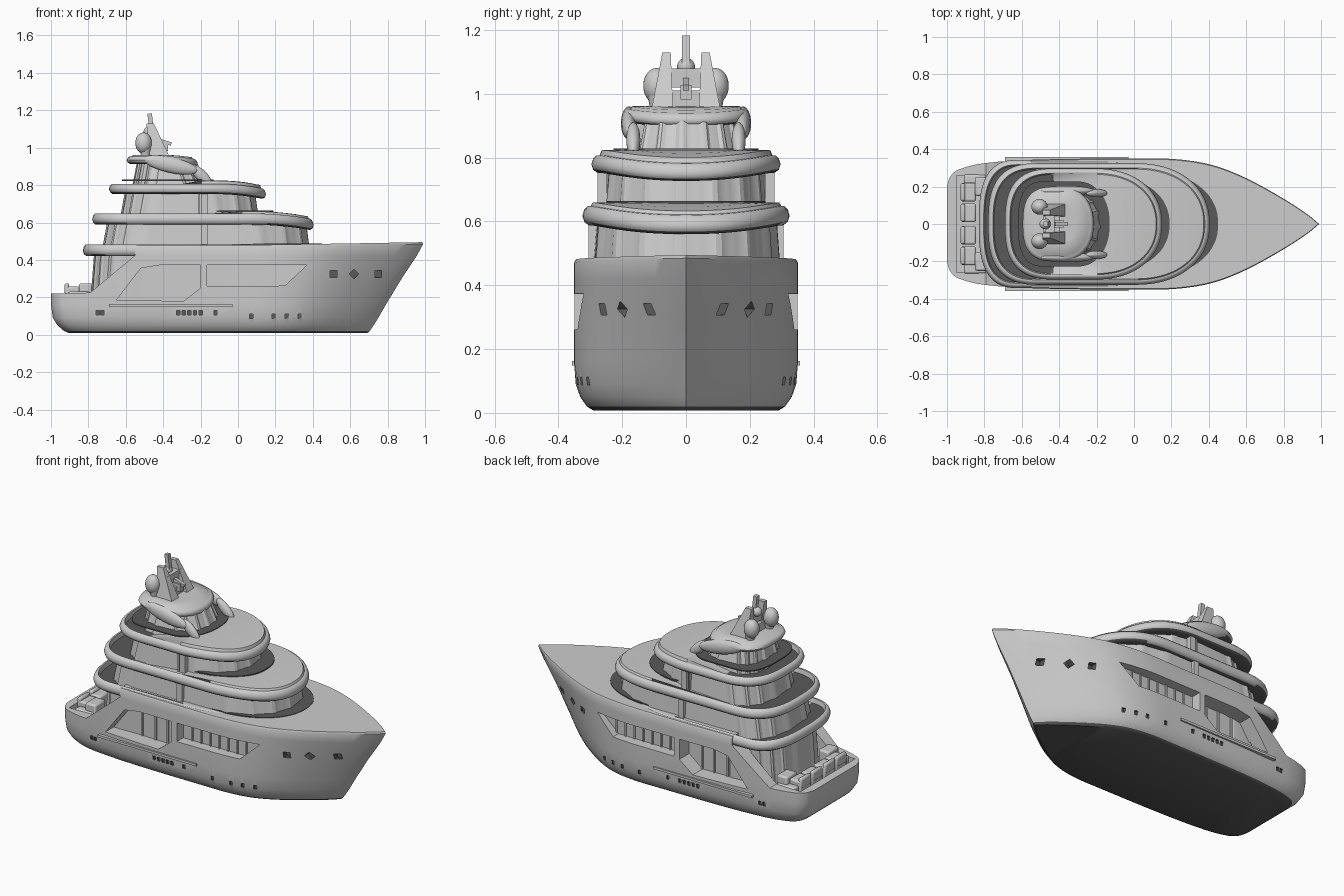
import bpy, bmesh, math
from mathutils import Matrix, Vector

if "Cube" in bpy.data.objects:
    bpy.data.objects.remove(bpy.data.objects["Cube"])


def material(name, v):
    m = bpy.data.materials.new(name)
    m.diffuse_color = (v, v, v, 1)
    m.use_nodes = True
    m.node_tree.nodes["Principled BSDF"].inputs["Base Color"].default_value = m.diffuse_color
    return m


MATS = [material("light grey", .61), material("dark grey", .1)]


def finish(bm, name, angle=40, dark=None):
    bmesh.ops.recalc_face_normals(bm, faces=bm.faces)
    bm.normal_update()
    for f in bm.faces:
        f.material_index = 1 if dark and dark(f) else 0
    me = bpy.data.meshes.new(name)
    bm.to_mesh(me)
    bm.free()
    for m in MATS:
        me.materials.append(m)
    ob = bpy.data.objects.new(name, me)
    bpy.context.collection.objects.link(ob)
    smooth(ob, angle)
    return ob


def smooth(ob, angle=40):
    bpy.ops.object.select_all(action='DESELECT')
    ob.select_set(True)
    bpy.context.view_layer.objects.active = ob
    bpy.ops.object.shade_smooth_by_angle(angle=math.radians(angle))


def loft(name, rings, angle=40, dark=None):
    bm = bmesh.new()
    vs = [[bm.verts.new(p) for p in r] for r in rings]
    n = len(vs[0])
    for a, b in zip(vs, vs[1:]):
        for i in range(n):
            bm.faces.new((a[i], a[(i + 1) % n], b[(i + 1) % n], b[i]))
    caps = [bm.faces.new(vs[0]), bm.faces.new(vs[-1])]
    bmesh.ops.triangulate(bm, faces=caps)
    return finish(bm, name, angle, dark)


def prism(bm, poly, y0, y1):
    a = [bm.verts.new((x, y0, z)) for x, z in poly]
    b = [bm.verts.new((x, y1, z)) for x, z in poly]
    bm.faces.new(a)
    bm.faces.new(b)
    for i in range(len(a)):
        j = (i + 1) % len(a)
        bm.faces.new((a[i], a[j], b[j], b[i]))


def box(bm, c, s, ry=0.0):
    m = Matrix.Translation(c) @ Matrix.Rotation(ry, 4, 'Y') @ Matrix.Diagonal((*s, 1))
    bmesh.ops.create_cube(bm, size=1, matrix=m)


def ball(bm, c, s, ry=0.0):
    m = Matrix.Translation(c) @ Matrix.Rotation(ry, 4, 'Y') @ Matrix.Diagonal((*s, 1))
    bmesh.ops.create_uvsphere(bm, u_segments=24, v_segments=14, radius=1, matrix=m)


def cut(ob, bm, dark=None):
    cutter = finish(bm, "hull_cutter", dark=dark)
    cutter.hide_render = True
    mod = ob.modifiers.new("cut", 'BOOLEAN')
    mod.operation = 'DIFFERENCE'
    mod.solver = 'EXACT'
    mod.object = cutter
    bpy.context.view_layer.objects.active = ob
    bpy.ops.object.modifier_apply(modifier=mod.name)
    bpy.data.objects.remove(cutter)


# Hull: deck plan lofted through waterlines
PLAN = [(-1, .2), (-.985, .25), (-.94, .29), (-.8, .325), (-.5, .345), (0, .35), (.22, .347),
        (.42, .315), (.6, .245), (.8, .135), (.93, .05), (.99, 0)]
LEVELS = [(.008, -.90, .69, .83), (.02, -.93, .705, .885), (.05, -.965, .725, .945), (.09, -.99, .75, .985),
          (.16, -1, .79, 1), (.3, -1, .875, 1), (.42, -1, .955, 1), (.468, -1, .99, 1), (.478, -1, .985, .985)]


def dense(pts, k=4):
    out = []
    for i in range(len(pts) - 1):
        p = [Vector(pts[max(0, min(len(pts) - 1, i + j))]) for j in (-1, 0, 1, 2)]
        m1 = (p[2] - p[0]) / max(1e-6, p[2].x - p[0].x) * (p[2].x - p[1].x)
        m2 = (p[3] - p[1]) / max(1e-6, p[3].x - p[1].x) * (p[2].x - p[1].x)
        for s in range(k):
            t = s / k
            out.append(p[1] * (2*t**3 - 3*t*t + 1) + m1 * (t**3 - 2*t*t + t)
                       + p[2] * (3*t*t - 2*t**3) + m2 * (t**3 - t*t))
    return out + [Vector(pts[-1])]


plan = dense(PLAN)


def waterline(z, xs, xb, k):
    side = [(p.x * (-xs if p.x < 0 else xb / .99), p.y * k) for p in plan]
    lift = lambda x: z + (.017 * max(0, x) if z > .46 else 0)
    return ([(x, -w, lift(x)) for x, w in side]
            + [(x, w, lift(x)) for x, w in side[-2::-1]])


def hull_width(x, z):
    xb = .70 + .285 * z / .475
    X = x if x < 0 else x * .99 / xb
    for a, b in zip(plan, plan[1:]):
        if a.x <= X <= b.x:
            return a.y + (b.y - a.y) * (X - a.x) / (b.x - a.x)
    return .3


hull = loft("hull", [waterline(*l) for l in LEVELS], 35,
            lambda f: f.normal.z < -.6 and f.calc_center_median().z < .03)

# Open stern above the low aft deck, then the sunken cockpit
bm = bmesh.new()
prism(bm, [(-1.2, .215), (-.79, .225), (-.55, .425), (-.55, .6), (-1.2, .6)], -.6, .6)
cut(hull, bm)
bm = bmesh.new()
box(bm, (-.77, 0, .27), (.36, .52, .2))
cut(hull, bm)

# Side recesses
bm = bmesh.new()
for s in (-1, 1):
    prism(bm, [(-.65, .185), (-.52, .355), (-.42, .372), (-.2, .372), (-.2, .25), (-.29, .18)], s * .255, s * .6)
    prism(bm, [(-.165, .26), (-.165, .372), (.37, .374), (.25, .262)], s * .288, s * .6)
cut(hull, bm)
# Dark portholes and vents
bm = bmesh.new()
for s in (-1, 1):
    for x in (.51, .62, .75):
        box(bm, (x, s * hull_width(x, .325), .325), (.036, .05, .036), math.pi / 4 if x == .62 else 0)
    for x in (-.75, -.725, -.32, -.29, -.26, -.23, -.2, -.12, .07, .19, .26, .33):
        z = .118 if x < 0 else .1
        box(bm, (x, s * hull_width(x, z), z), (.018, .03, .024))
cut(hull, bm, lambda f: True)
smooth(hull, 35)

# Window posts in the recesses and side boarding rails
bm = bmesh.new()
for s in (-1, 1):
    for i in range(7):
        box(bm, (-.1 + i * .06, s * .288, .315), (.008, .016, .115))
    for x in (-.46, -.37, -.29):
        box(bm, (x, s * .255, .275), (.01, .016, .19))
finish(bm, "recess_window_posts")
bm = bmesh.new()
for s in (-1, 1):
    box(bm, (-.36, s * .348, .156), (.66, .02, .014))
finish(bm, "boarding_rails")


# Rounded plan shape shared by deck slabs and deckhouses
def outline(x0, x1, w, lr, lf, d, zf, n=96, ribs=0.0):
    pts = []
    for i in range(n):
        a = 2 * math.pi * (i + .5) / n
        c, s = math.cos(a), math.sin(a)
        e = d + (ribs if i % 6 < 4 else 0)
        p = 2 / (2.2 if c > 0 else 2.8)
        q = abs(c) ** p
        x = x1 - lf + (lf - e) * q if c > 0 else x0 + lr - (lr - e) * q
        y = math.copysign((w - e) * abs(s) ** p, s)
        pts.append((x, y, zf(x)))
    return pts


def slab(name, x0, x1, w, lr, lf, z, h, droop_x, droop, sink, crown):
    # rounded rim, dark underside, dark sunken walkway aft, crowned roof forward
    def level(v, inner=0.0):
        def f(x):
            t = min(1, max(0, (x - droop_x + .35) / .3))
            t = t * t * (3 - 2 * t)
            return z + v - droop * max(0, x - droop_x) ** 2 + inner * (-sink * (1 - t) + crown * t)
        return f
    prof = [(.09, 0, 0), (.02, 0, 0), (.006, h * .18, 0), (0, h * .5, 0), (.006, h * .82, 0),
            (.016, h, 0), (.026, h, 0), (.032, h, .9), (.1, h, 1)]

    def dark(f):
        c = f.calc_center_median()
        walkway = sink > 0 and f.normal.z > .5 and c.x < droop_x - .3 and c.z < z + h - sink * .6
        return f.normal.z < -.8 or walkway
    loft(name, [outline(x0, x1, w, lr, lf, d, level(v, k)) for d, v, k in prof], 50, dark)


def house(name, lo, hi, ribs=.008):
    rings = []
    for x0, x1, w, lr, lf, z in (lo, hi):
        rings.append(outline(x0, x1, w, lr, lf, 0, lambda x, z=z: z, ribs=ribs))
    loft(name, rings, 25)


slab("main_deck_rim", -.83, .33, .343, .22, .5, .42, .062, -.2, 0, .03, 0)
slab("upper_deck_slab", -.78, .405, .325, .28, .40, .588, .06, .08, .3, .03, .012)
slab("bridge_deck_slab", -.69, .15, .297, .28, .36, .752, .055, -.12, .4, .03, .018)
slab("top_roof", -.595, -.215, .2, .18, .18, .912, .042, -.42, .4, .0, .008)

# Dark walkways round the front of each deckhouse
for name, x0, x1, w, lr, lf, z in (("foredeck_walkway", -.3, .45, .285, .2, .40, .481),
                                   ("upper_walkway", -.2, .19, .25, .15, .32, .657),
                                   ("bridge_walkway", -.62, -.13, .228, .15, .18, .822)):
    loft(name, [outline(x0, x1, w, lr, lf, 0, lambda x, v=v: v + (.005 * (x - .4) if z < .5 else 0))
                for v in (z, z + .007)], 40, lambda f: True)

house("aft_saloon", (-.79, -.3, .262, .2, .2, .16), (-.77, -.3, .262, .2, .2, .43))
house("main_deckhouse", (-.73, .385, .297, .26, .40, .44), (-.70, .365, .285, .26, .40, .60))
house("upper_deckhouse", (-.635, .115, .265, .25, .34, .60), (-.605, .09, .25, .25, .34, .765))
house("top_deckhouse", (-.57, -.155, .195, .16, .18, .77), (-.54, -.22, .16, .15, .17, .925))

# Side pillars tying the decks together
bm = bmesh.new()
for s in (-1, 1):
    box(bm, (-.18, s * .290, .53), (.035, .03, .14))
    box(bm, (-.18, s * .262, .71), (.035, .03, .15))
    box(bm, (-.21, s * .262, .71), (.008, .02, .15))
finish(bm, "deck_pillars")

# Drooping side fins of the top roof
bm = bmesh.new()
for s in (-1, 1):
    ball(bm, (-.36, s * .178, .908), (.15, .026, .042), .22)
    ball(bm, (-.2, s * .165, .855), (.075, .022, .03), .75)
finish(bm, "roof_side_fins")

# Mast pylons leaning aft
bm = bmesh.new()
for s in (-1, 1):
    a = [(-.47, s * .11), (-.36, s * .11), (-.36, s * .04), (-.47, s * .04)]
    b = [(-.49, s * .074), (-.45, s * .074), (-.45, s * .048), (-.49, s * .048)]
    va = [bm.verts.new((x, y, .94)) for x, y in a]
    vb = [bm.verts.new((x, y, 1.13)) for x, y in b]
    bm.faces.new(va)
    bm.faces.new(vb)
    for i in range(4):
        bm.faces.new((va[i], va[(i + 1) % 4], vb[(i + 1) % 4], vb[i]))
box(bm, (-.44, 0, .985), (.09, .16, .05))
box(bm, (-.45, 0, 1.05), (.05, .13, .06))
box(bm, (-.40, 0, 1.005), (.05, .035, .045))
box(bm, (-.465, 0, 1.12), (.024, .026, .125), -.12)
box(bm, (-.39, 0, 1.03), (.07, .02, .018), .3)
finish(bm, "mast")

# Antenna domes
bm = bmesh.new()
for s in (-1, 1):
    ball(bm, (-.505, s * .092, 1.025), (.044, .042, .056))
    bmesh.ops.create_cone(bm, cap_ends=True, segments=16, radius1=.02, radius2=.03, depth=.06,
                          matrix=Matrix.Translation((-.495, s * .09, .965)))
ball(bm, (-.475, 0, 1.085), (.03, .028, .028))
finish(bm, "antenna_domes")

# Aft deck seating and steps
bm = bmesh.new()
for y in (-.17, -.06, .06, .17):
    box(bm, (-.885, y, .215), (.08, .1, .085))
    box(bm, (-.915, y, .245), (.025, .095, .06))
for s in (-1, 1):
    box(bm, (-.815, s * .2, .22), (.07, .1, .11))
    box(bm, (-.85, s * .24, .19), (.12, .05, .08))
ob = finish(bm, "aft_seating")
mod = ob.modifiers.new("soft_edges", 'BEVEL')
mod.width = .01
mod.segments = 2
